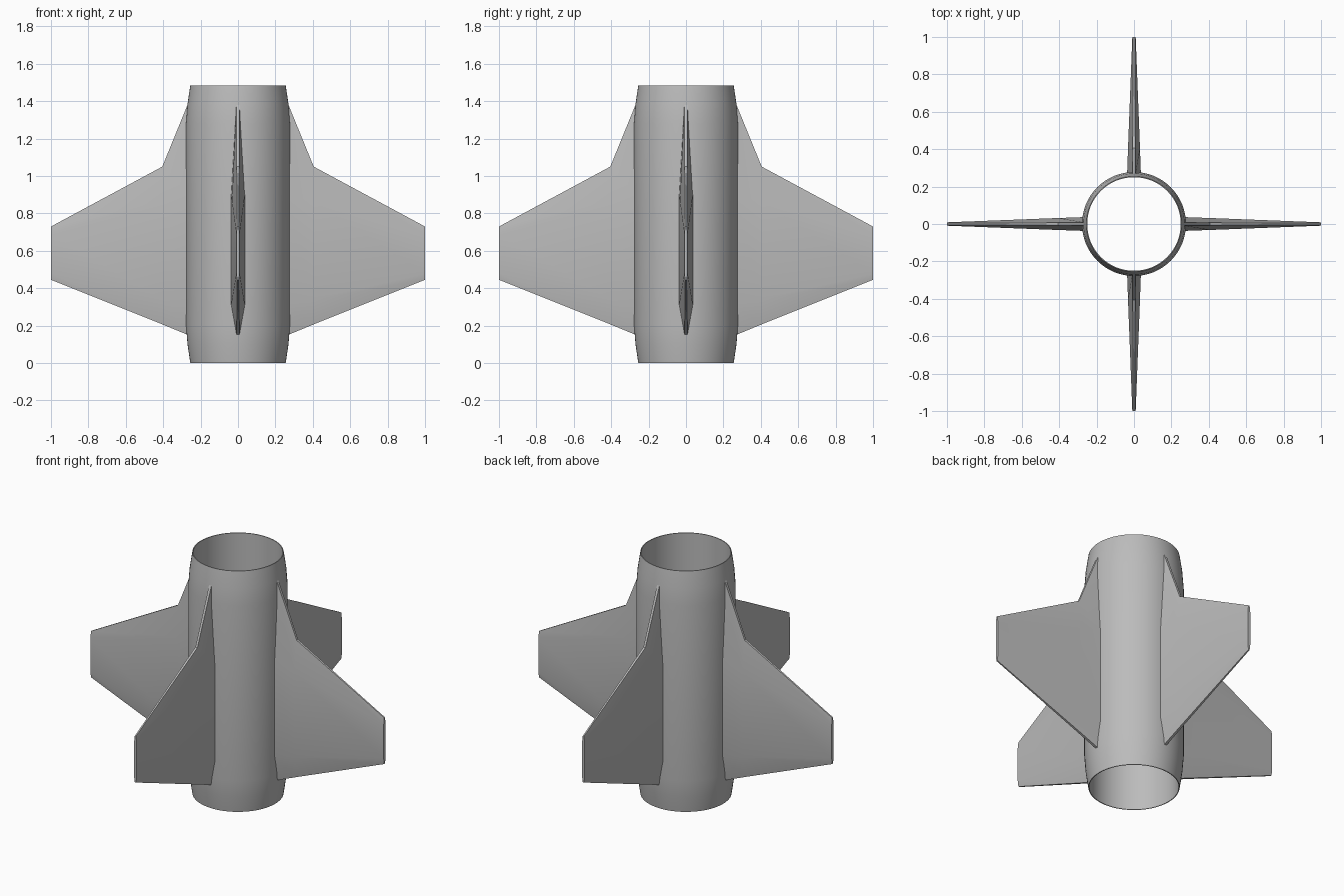
import bpy
import bmesh
import math
from mathutils import Matrix

default_cube = bpy.data.objects.get("Cube")
if default_cube:
    bpy.data.objects.remove(default_cube, do_unlink=True)

grey = bpy.data.materials.new("plain_grey")
grey.use_nodes = True
grey.diffuse_color = (0.5, 0.5, 0.5, 1)
grey.node_tree.nodes["Principled BSDF"].inputs["Base Color"].default_value = (0.5, 0.5, 0.5, 1)


def finish(bm, name, angle):
    bmesh.ops.recalc_face_normals(bm, faces=bm.faces)
    mesh = bpy.data.meshes.new(name)
    bm.to_mesh(mesh)
    bm.free()
    mesh.materials.append(grey)
    obj = bpy.data.objects.new(name, mesh)
    bpy.context.collection.objects.link(obj)
    bpy.ops.object.select_all(action="DESELECT")
    obj.select_set(True)
    bpy.context.view_layer.objects.active = obj
    bpy.ops.object.shade_smooth_by_angle(angle=math.radians(angle))
    return obj


def loft(bm, rings, closed):
    """Join neighbouring rings of vertices with quads."""
    pairs = list(zip(rings, rings[1:] + rings[:1])) if closed else list(zip(rings, rings[1:]))
    for a, b in pairs:
        n = len(a)
        for i in range(n):
            j = (i + 1) % n
            bm.faces.new((a[i], a[j], b[j], b[i]))


# Thin-walled tube, tapered at both ends
SIDES = 64
profile = [(0.255, 0), (0.27, 0.1), (0.278, 0.2), (0.278, 1.28), (0.27, 1.385),
           (0.255, 1.485), (0.25, 1.485), (0.25, 0)]
bm = bmesh.new()
rings = []
for r, z in profile:
    angles = [math.tau * i / SIDES for i in range(SIDES)]
    rings.append([bm.verts.new((r * math.cos(a), r * math.sin(a), z)) for a in angles])
loft(bm, rings, closed=True)
finish(bm, "tube_body", 40)

# Fin stations: x, lower edge, lower ridge, upper ridge, upper edge, edge and ridge half thickness
stations = [(0.262, 0.148, 0.31, 0.90, 1.40, 0.008, 0.037),
            (0.405, 0.207, 0.34, 0.865, 1.05, 0.007, 0.032),
            (1.0, 0.445, 0.48, 0.69, 0.73, 0.004, 0.009)]


def build_fin(name, turn):
    bm = bmesh.new()
    rings = []
    for x, low, ridge_low, ridge_high, high, edge, thick in stations:
        side = [(edge, low), (thick, ridge_low), (thick, ridge_high), (edge, high)]
        section = side + [(-y, z) for y, z in reversed(side)]
        rings.append([bm.verts.new((x, y, z)) for y, z in section])
    loft(bm, rings, closed=False)
    bm.faces.new(rings[0])
    bm.faces.new(rings[-1])
    bmesh.ops.rotate(bm, verts=bm.verts, matrix=Matrix.Rotation(turn, 3, "Z"))
    finish(bm, name, 30)


for index, place in enumerate(("left", "back", "right", "front")):
    build_fin(place + "_fin", index * math.pi / 2)
